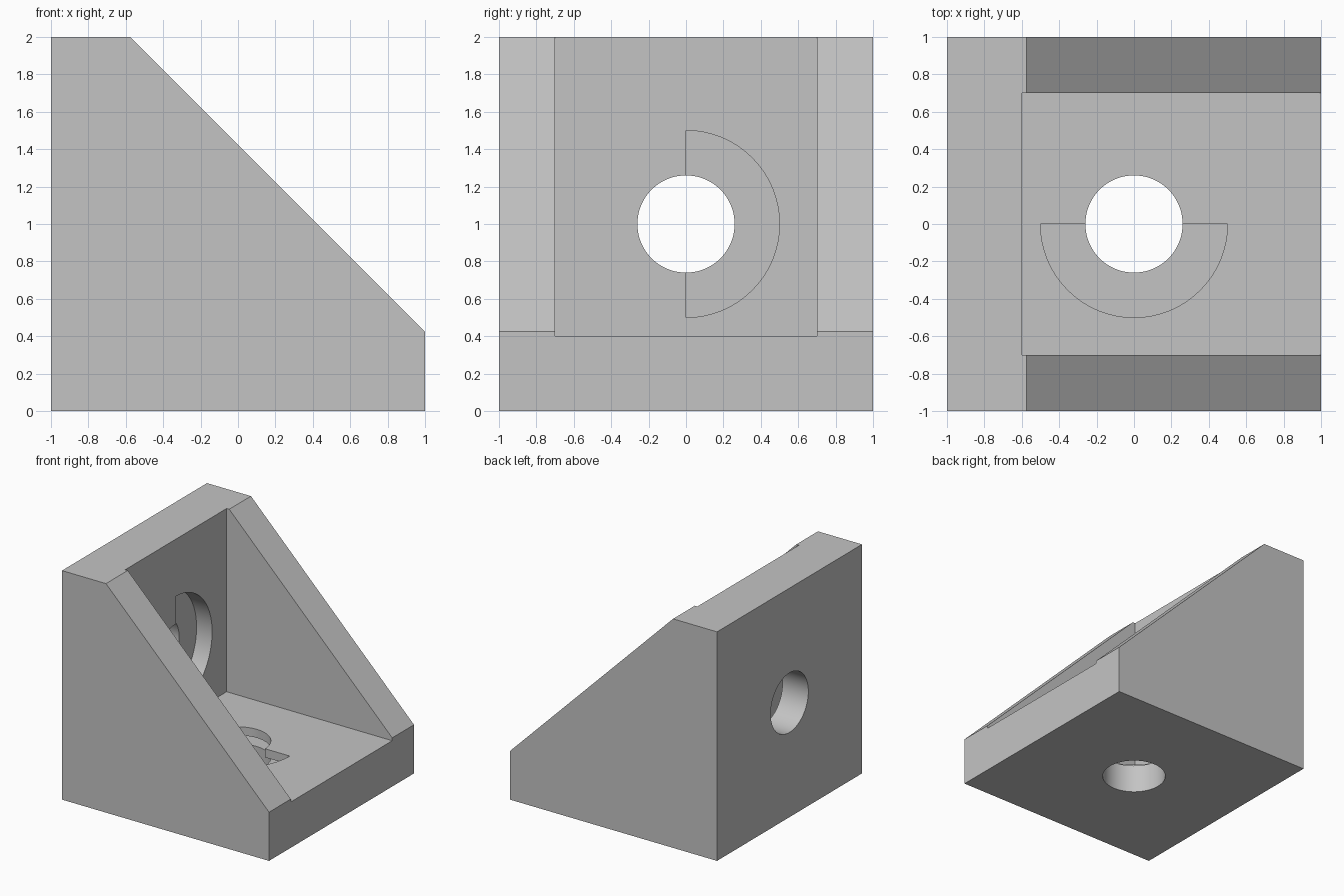
import bpy, bmesh, math
from mathutils import Matrix, Vector

cube = bpy.data.objects.get("Cube")
if cube:
    bpy.data.objects.remove(cube, do_unlink=True)

WALL, FLOOR = -0.6, 0.4           # inner faces of the two plates
HOLE_R, BORE_R = 0.26, 0.5
BORE_DEPTH, LIP = 0.15, 0.075
SEG = 64

grey = bpy.data.materials.new("plain grey")
grey.use_nodes = True
colour = (0.55, 0.55, 0.55, 1)
grey.diffuse_color = colour
grey.node_tree.nodes["Principled BSDF"].inputs["Base Color"].default_value = colour

# frames for each plate: local z points out of its inner face
floor_frame = Matrix.Translation((0, 0, FLOOR))
wall_frame = Matrix.Translation((WALL, 0, 1)) @ Matrix.Rotation(math.pi / 2, 4, "Y")


def make(name, bm, matrix=Matrix.Identity(4)):
    bm.transform(matrix)
    bmesh.ops.recalc_face_normals(bm, faces=bm.faces)
    mesh = bpy.data.meshes.new(name)
    bm.to_mesh(mesh)
    bm.free()
    mesh.materials.append(grey)
    obj = bpy.data.objects.new(name, mesh)
    bpy.context.collection.objects.link(obj)
    return obj


def prism(name, points, offset, matrix=Matrix.Identity(4)):
    bm = bmesh.new()
    face = bm.faces.new([bm.verts.new(p) for p in points])
    out = bmesh.ops.extrude_face_region(bm, geom=[face])["geom"]
    verts = [v for v in out if isinstance(v, bmesh.types.BMVert)]
    bmesh.ops.translate(bm, verts=verts, vec=Vector(offset))
    return make(name, bm, matrix)


def cylinder(name, radius, low, high, matrix):
    ring = [(radius * math.cos(2 * math.pi * i / SEG),
             radius * math.sin(2 * math.pi * i / SEG), low) for i in range(SEG)]
    return prism(name, ring, (0, 0, high - low), matrix)


def half_lip(name, side, matrix):
    half = [side * math.pi * i / (SEG // 2) for i in range(SEG // 2 + 1)]
    outline = [(BORE_R * math.cos(a), BORE_R * math.sin(a), -LIP) for a in half]
    outline += [(HOLE_R * math.cos(a), HOLE_R * math.sin(a), -LIP) for a in reversed(half)]
    return prism(name, outline, (0, 0, LIP), matrix)


def select(obj):
    bpy.ops.object.select_all(action="DESELECT")
    obj.select_set(True)
    bpy.context.view_layer.objects.active = obj


def cut(obj, cutter):
    cutter.hide_render = True
    mod = obj.modifiers.new("cut", "BOOLEAN")
    mod.operation = "DIFFERENCE"
    mod.solver = "EXACT"
    mod.object = cutter
    select(obj)
    bpy.ops.object.modifier_apply(modifier=mod.name)
    bpy.data.objects.remove(cutter, do_unlink=True)


# body with sloped front edge
side = [(-1, 0), (1, 0), (1, 0.425), (-0.575, 2), (-1, 2)]
body = prism("bracket_body", [(x, -1, z) for x, z in side], (0, 2, 0))

# pocket between the two side cheeks
pocket = [(WALL, FLOOR), (3, FLOOR), (3, 3), (WALL, 3)]
cut(body, prism("pocket_cutter", [(x, -0.7, z) for x, z in pocket], (0, 1.4, 0)))

# counterbored bolt holes, each half covered by a thin lip
parts = [body]
for name, frame, lip_side in (("floor", floor_frame, 1), ("wall", wall_frame, -1)):
    cut(body, cylinder("bore_cutter", BORE_R, -BORE_DEPTH, 0.1, frame))
    cut(body, cylinder("hole_cutter", HOLE_R, -0.6, 0.2, frame))
    parts.append(half_lip(name + "_hole_lip", lip_side, frame))

for part in parts:
    select(part)
    bpy.ops.object.shade_smooth_by_angle(angle=math.radians(30))
